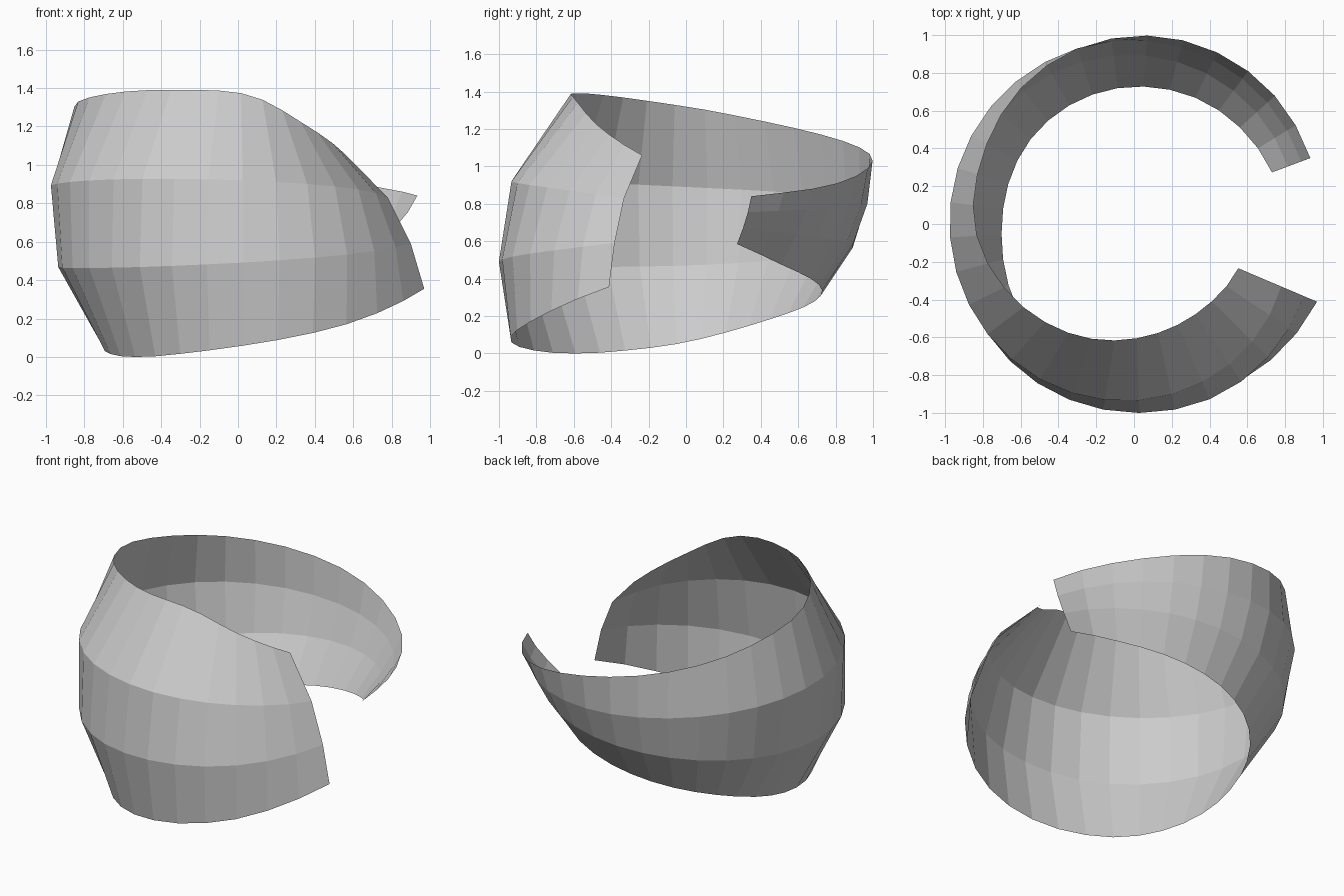
import bpy, bmesh
from math import radians, sin, cos

if "Cube" in bpy.data.objects:
    bpy.data.objects.remove(bpy.data.objects["Cube"])

# The open collar is lofted through four rails: (angle, radius, height) keys
BOTTOM = [(20.5, .78, .585), (41, .76, .48), (62, .745, .405), (85, .73, .34), (135, .71, .20),
          (180, .70, .06), (211, .75, .01), (235, .82, 0), (270, .93, .055), (302, 1.0, .16),
          (337, 1.053, .355)]
LOWER = [(20.5, .87, .67), (86, .893, .58), (135, .915, .515), (180, .935, .47),
         (230, .98, .465), (270, 1.0, .49), (302, 1.01, .53), (337, .977, .59)]
UPPER = [(20.5, .945, .755), (86, .972, .80), (135, .98, .85), (180, .977, .89),
         (230, .965, .925), (270, .935, .92), (310, .89, .88), (337, .847, .83)]
TOP = [(20.5, .997, .84), (50, 1.01, .90), (86, 1.0, 1.03), (120, .955, 1.14), (155, .88, 1.25),
       (180, .845, 1.32), (211, .75, 1.375), (238, .675, 1.39), (275, .60, 1.365),
       (307, .578, 1.21), (337, .60, 1.06)]
SEGMENTS = 29


def slope(keys, i, c):
    a, b = keys[max(i - 1, 0)], keys[min(i + 1, len(keys) - 1)]
    return (b[c] - a[c]) / (b[0] - a[0])


def sample(keys, angle, c):
    """Smooth cubic value of column c at an angle."""
    i = 0
    while i < len(keys) - 2 and angle > keys[i + 1][0]:
        i += 1
    h = keys[i + 1][0] - keys[i][0]
    t = (angle - keys[i][0]) / h
    return ((2*t**3 - 3*t**2 + 1) * keys[i][c] + (t**3 - 2*t**2 + t) * h * slope(keys, i, c)
            + (3*t**2 - 2*t**3) * keys[i + 1][c] + (t**3 - t**2) * h * slope(keys, i + 1, c))


# Loft the three facet bands around the collar
bm = bmesh.new()
columns = []
for s in range(SEGMENTS + 1):
    a = 20.5 + (337 - 20.5) * s / SEGMENTS
    column = []
    for rail in (BOTTOM, LOWER, UPPER, TOP):
        r, z = sample(rail, a, 1), sample(rail, a, 2)
        column.append(bm.verts.new((r * cos(radians(a)), r * sin(radians(a)), max(z, 0))))
    columns.append(column)
for p, q in zip(columns, columns[1:]):
    for k in range(3):
        bm.faces.new((p[k], q[k], q[k + 1], p[k + 1]))

mesh = bpy.data.meshes.new("curved_collar_band")
bm.to_mesh(mesh)
bm.free()
bpy.context.collection.objects.link(bpy.data.objects.new("curved_collar_band", mesh))
